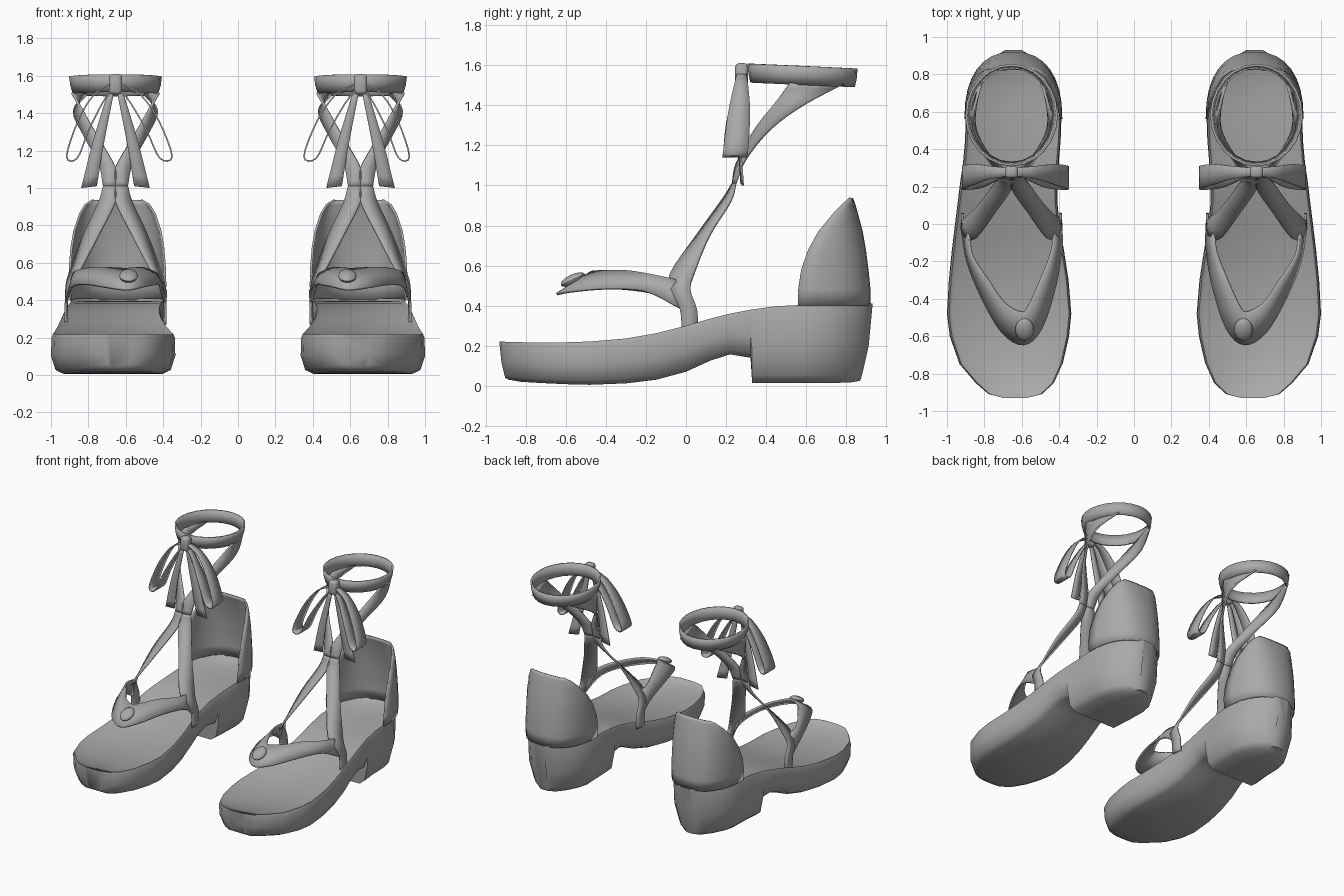
import bpy, bmesh, math
from mathutils import Vector, Matrix

if "Cube" in bpy.data.objects:
    bpy.data.objects.remove(bpy.data.objects["Cube"])

CX = 0.655  # centre line of one sandal; the other is mirrored

grey = bpy.data.materials.new("plain grey")
grey.diffuse_color = (0.40, 0.40, 0.40, 1)
grey.use_nodes = True
grey.node_tree.nodes["Principled BSDF"].inputs["Base Color"].default_value = grey.diffuse_color


def finish(name, bm, thick=0.0, angle=40):
    """Turn a bmesh into a smooth-shaded object mirrored to make the pair."""
    bmesh.ops.recalc_face_normals(bm, faces=bm.faces)
    mesh = bpy.data.meshes.new(name)
    bm.to_mesh(mesh)
    bm.free()
    mesh.materials.append(grey)
    ob = bpy.data.objects.new(name, mesh)
    bpy.context.collection.objects.link(ob)
    bpy.ops.object.select_all(action='DESELECT')
    ob.select_set(True)
    bpy.context.view_layer.objects.active = ob
    bpy.ops.object.shade_smooth_by_angle(angle=math.radians(angle))
    if thick:
        sol = ob.modifiers.new("thickness", 'SOLIDIFY')
        sol.thickness, sol.offset = thick, 0
    mir = ob.modifiers.new("pair", 'MIRROR')
    mir.use_mirror_merge = False
    return ob


def spline(pts, n):
    """Catmull-Rom curve through the points."""
    p = [Vector(q) for q in pts]
    p = [2 * p[0] - p[1]] + p + [2 * p[-1] - p[-2]]
    out = []
    for i in range(1, len(p) - 2):
        a, b, c, d = p[i - 1:i + 3]
        for k in range(n):
            t = k / n
            out.append(0.5 * (2 * b + (c - a) * t + (2 * a - 5 * b + 4 * c - d) * t * t
                              + (3 * b - a - 3 * c + d) * t ** 3))
    return out + [p[-2]]


def bridge(bm, rows, closed=False):
    for r0, r1 in zip(rows, rows[1:]):
        n = len(r0)
        for i in range(n if closed else n - 1):
            j = (i + 1) % n
            bm.faces.new((r0[i], r0[j], r1[j], r1[i]))


def ribbon(name, edge_a, edge_b, sx=1, n=4, thick=0.014):
    """Strap spanned between two edge curves; x is measured from the centre line."""
    bm = bmesh.new()
    rows = []
    for a, b in zip(spline(edge_a, n), spline(edge_b, n)):
        rows.append([bm.verts.new((CX + sx * p.x, p.y, p.z)) for p in (a, a.lerp(b, .5), b)])
    bridge(bm, rows)
    return finish(name, bm, thick)


# Sole with block heel: y, inner x, outer x, top z, bottom z
stations = [
    (-.93, .57, .70, .22, .04), (-.91, .49, .78, .22, .03), (-.85, .425, .85, .218, .02),
    (-.75, .38, .935, .216, .014), (-.6, .347, .985, .217, .008), (-.48, .335, 1.0, .221, .005),
    (-.3, .35, .99, .236, .012), (-.15, .373, .975, .262, .03), (0, .398, .957, .30, .07),
    (.12, .41, .942, .335, .125), (.22, .41, .93, .36, .157), (.322, .402, .915, .38, .14),
    (.33, .402, .914, .381, .015), (.45, .392, .903, .397, .015), (.6, .387, .90, .405, .015),
    (.72, .405, .88, .408, .015), (.82, .46, .825, .41, .015), (.89, .53, .755, .41, .018),
    (.93, .60, .69, .41, .025)]
bm = bmesh.new()
rows = []
for k, (y, xl, xr, t, b) in enumerate(stations):
    h = t - b
    end = k in (0, len(stations) - 1)
    f = min(1, (xr - xl) / .4)
    half = [(.07, b), (.025, b + .1 * h), (0, b + .45 * h), (.003, t - .02),
            (.012, t), (.03, t if end else t - .012)]
    ring = [(xl + i * f, z) for i, z in half] + [(xr - i * f, z) for i, z in reversed(half)]
    pull = .03 if y < -.7 else .065 if y > .6 else 0
    rows.append([bm.verts.new((x, y * (1 - pull * ((t - z) / h) ** 2), z)) for x, z in ring])
bridge(bm, rows, closed=True)
bm.faces.new(rows[0])
bm.faces.new(rows[-1])
finish("sole", bm, angle=50)

# Heel cup: z, half width, front y, back y
levels = [(.40, .25, .56, .915), (.48, .256, .56, .915), (.58, .253, .575, .905),
          (.68, .245, .61, .892), (.77, .23, .66, .876), (.86, .20, .735, .852),
          (.91, .17, .785, .838), (.935, .13, .815, .828)]
bm = bmesh.new()
rows = []
for z, w, yf, yb in levels:
    row = []
    for i in range(17):
        a = math.pi * i / 16
        x = math.copysign(abs(math.cos(a)) ** .85, math.cos(a)) * w
        row.append(bm.verts.new((.645 + x, yf + (yb - yf) * math.sin(a) ** .85, z)))
    rows.append(row)
bridge(bm, rows)
finish("heel_cup", bm, .012)

# Ankle band, tilted slightly down to the back
bm = bmesh.new()
rows = []
for u, rx, ry in ((0, .222, .255), (.5, .236, .265), (1, .242, .268)):
    row = []
    for i in range(24):
        a = 2 * math.pi * i / 24
        y = .582 + ry * math.sin(a)
        row.append(bm.verts.new((CX + rx * math.cos(a), y, 1.515 + .093 * u - .045 * (y - .31))))
    rows.append(row)
bridge(bm, rows, closed=True)
finish("ankle_band", bm, .012)

for side, s in (("inner", -1), ("outer", 1)):
    # Straps from the ankle band down to the crossing
    ribbon(side + "_ankle_strap",
           [(.232, .52, 1.51), (.17, .435, 1.40), (.10, .345, 1.28), (0, .255, 1.11), (0, .235, 1.01)],
           [(.15, .79, 1.505), (.222, .60, 1.41), (.168, .42, 1.28), (.09, .295, 1.13), (.066, .245, 1.01)], s)
    # Straps from the crossing down to the sole
    ribbon(side + "_side_strap",
           [(0, .235, 1.01), (0, .185, .93), (.09, .055, .75), (.195, -.08, .555),
            (.25, -.065, .46), (.265, -.03, .38), (.265, -.02, .27)],
           [(.066, .245, 1.01), (.09, .22, .92), (.168, .115, .75), (.238, .04, .56),
            (.26, .022, .48), (.262, .055, .38), (.26, .06, .27)], s)
    # Bow loops and tails
    k = s * (1.1 if s < 0 else .95)
    loop = [(.02, 1.56, .255, .30), (.12, 1.50, .24, .31), (.21, 1.36, .21, .32),
            (.275, 1.17, .185, .31), (.215, 1.16, .185, .30), (.15, 1.31, .20, .30),
            (.07, 1.46, .24, .30), (.015, 1.53, .255, .30)]
    ribbon(side + "_bow_loop", [(x, a, z) for x, z, a, b in loop],
           [(x, b, z) for x, z, a, b in loop], k, thick=.008)
    ribbon(side + "_bow_tail", [(.005, .265, 1.53), (.06, .262, 1.25), (.10, .275, 1.01)],
           [(.035, .27, 1.53), (.12, .27, 1.25), (.183, .285, 1.0)], s, thick=.008)

# Toe strap sweeping round over the foot
ribbon("toe_strap",
       [(-.225, -.05, .53), (-.215, -.15, .545), (-.155, -.30, .57), (-.09, -.44, .57),
        (-.05, -.47, .567), (.04, -.42, .572), (.125, -.30, .573), (.21, -.17, .555), (.228, -.05, .53)],
       [(-.265, -.02, .38), (-.268, -.12, .45), (-.235, -.33, .485), (-.16, -.56, .475),
        (-.065, -.645, .457), (.05, -.58, .47), (.16, -.39, .485), (.235, -.20, .47), (.265, -.02, .38)])

# Oval button on the toe strap
bm = bmesh.new()
bmesh.ops.create_uvsphere(bm, u_segments=16, v_segments=8, radius=1,
                          matrix=Matrix.Translation((CX - .07, -.565, .53))
                          @ Matrix.Rotation(math.radians(25), 4, 'X')
                          @ Matrix.Diagonal((.05, .066, .026, 1)))
finish("button", bm)

# Bow knot
bm = bmesh.new()
bmesh.ops.create_cube(bm, size=1, matrix=Matrix.Translation((CX, .278, 1.555))
                      @ Matrix.Diagonal((.07, .065, .11, 1)))
bmesh.ops.bevel(bm, geom=bm.edges[:], offset=.018, segments=2, affect='EDGES', profile=.5)
finish("bow_knot", bm, angle=60)
